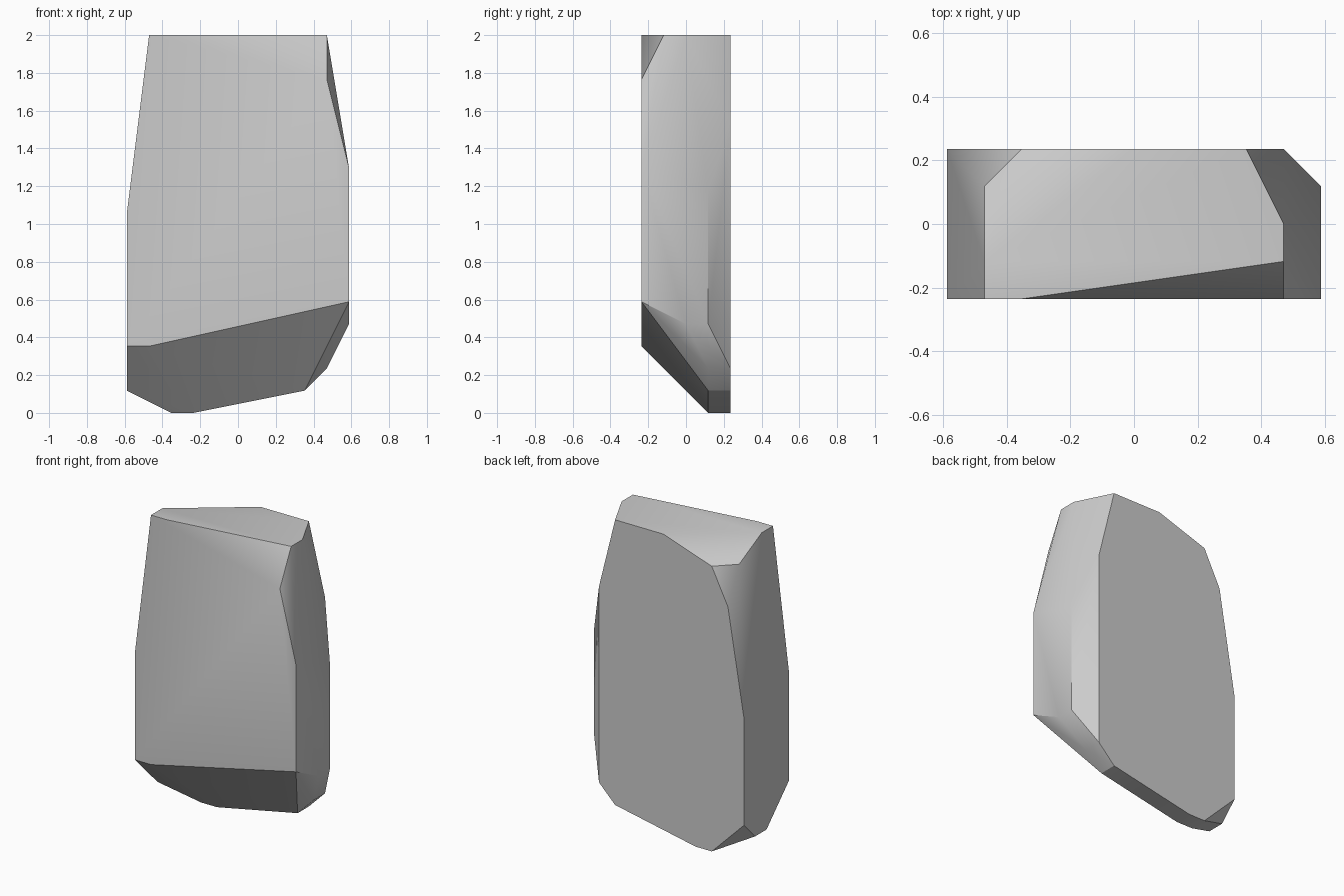
import bpy, bmesh, math

cube = bpy.data.objects.get("Cube")
if cube:
    bpy.data.objects.remove(cube, do_unlink=True)

UNIT = 2 / 17  # the stone's corners sit on a coarse lattice

# Corners as x, y, z in lattice steps, grouped by region of the stone
crown = [(-4, -2, 17), (-3, -2, 17), (4, -1, 17), (4, 0, 17), (3, 2, 17),
         (0, 2, 17), (-4, -1, 17), (-3, 2, 16), (-4, 1, 16), (4, -2, 15)]
sides = [(5, -2, 11), (5, -2, 5), (5, 0, 4), (5, 1, 4), (5, 1, 10),
         (4, 2, 13), (-4, 2, 14), (-5, 2, 8), (-5, -2, 9)]
foot = [(-5, -2, 3), (-4, -2, 3), (-5, 0, 1), (-5, 1, 1), (-5, 2, 2),
        (4, 1, 2), (4, 2, 2)]
# Bottom ridge runs straight from front to back
foot += [(x, y, z) for x, z in ((-3, 0), (-2, 0), (3, 1)) for y in (1, 2)]

# Wrap the corners in a convex skin and merge coplanar facets
bm = bmesh.new()
for corner in crown + sides + foot:
    bm.verts.new([c * UNIT for c in corner])
hull = bmesh.ops.convex_hull(bm, input=bm.verts[:])
loose = {g for g in hull["geom_interior"] + hull["geom_unused"]
         if isinstance(g, bmesh.types.BMVert)}
bmesh.ops.delete(bm, geom=list(loose), context="VERTS")
bmesh.ops.dissolve_limit(bm, angle_limit=math.radians(0.5),
                         verts=bm.verts[:], edges=bm.edges[:])
bmesh.ops.recalc_face_normals(bm, faces=bm.faces[:])

mesh = bpy.data.meshes.new("stone_slab")
bm.to_mesh(mesh)
bm.free()
stone = bpy.data.objects.new("stone_slab", mesh)
bpy.context.collection.objects.link(stone)

# Plain grey stone
grey = bpy.data.materials.new("stone_grey")
grey.use_nodes = True
colour = (0.6, 0.6, 0.6, 1)
grey.diffuse_color = colour
grey.node_tree.nodes["Principled BSDF"].inputs["Base Color"].default_value = colour
mesh.materials.append(grey)

# Soft facets with crisp main edges
bpy.ops.object.select_all(action="DESELECT")
stone.select_set(True)
bpy.context.view_layer.objects.active = stone
bpy.ops.object.shade_smooth_by_angle(angle=math.radians(30))
